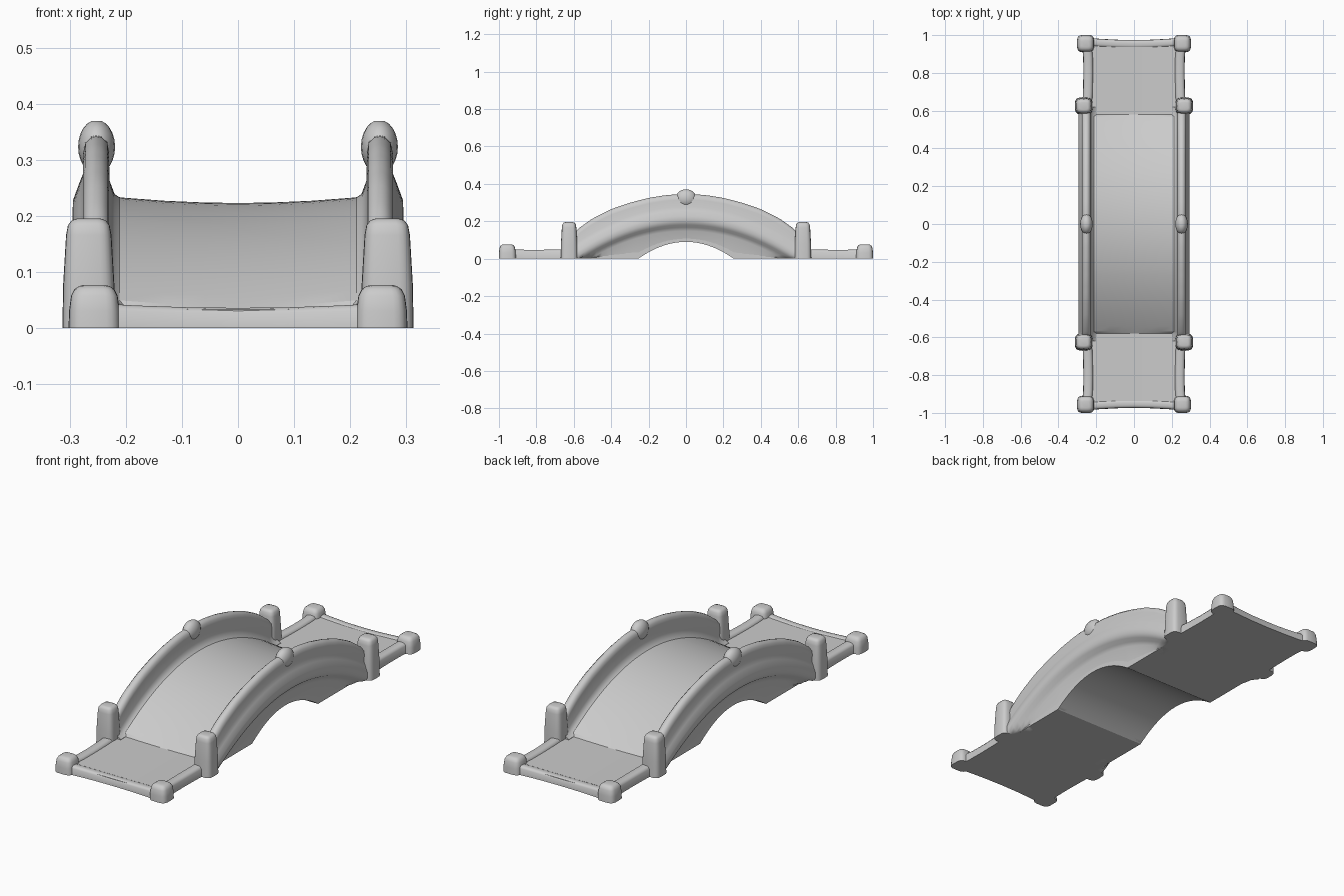
import bpy, bmesh, math

if "Cube" in bpy.data.objects:
    bpy.data.objects.remove(bpy.data.objects["Cube"])


def loft(name, rings, mirror=None, angle=50):
    """Closed rings skinned into a capped solid, optionally mirrored about the origin."""
    bm = bmesh.new()
    vs = [[bm.verts.new(p) for p in r] for r in rings]
    n = len(rings[0])
    for a, b in zip(vs, vs[1:]):
        for i in range(n):
            j = (i + 1) % n
            bm.faces.new((a[i], a[j], b[j], b[i]))
    bm.faces.new(vs[0])
    bm.faces.new(vs[-1])
    bmesh.ops.remove_doubles(bm, verts=bm.verts, dist=1e-5)
    bmesh.ops.recalc_face_normals(bm, faces=bm.faces)
    me = bpy.data.meshes.new(name)
    bm.to_mesh(me)
    bm.free()
    for p in me.polygons:
        p.use_smooth = True
    me.set_sharp_from_angle(angle=math.radians(angle))
    ob = bpy.data.objects.new(name, me)
    bpy.context.collection.objects.link(ob)
    if mirror:
        m = ob.modifiers.new("mirror", 'MIRROR')
        m.use_axis = mirror
        m.use_mirror_merge = False
    return ob


def interp(pts, v):
    for (a, za), (b, zb) in zip(pts, pts[1:]):
        if v <= b:
            return za + (zb - za) * (v - a) / (b - a)
    return pts[-1][1]


def arch(y):
    return max(0.0, 0.09 * (1 - (y / 0.255) ** 2))


def deck_z(y):
    y = abs(y)
    return 0.033 if y >= 0.58 else 0.223 - 0.19 * (y / 0.58) ** 2


def wall_z(y):
    return interp([(0, .345), (.1, .341), (.2, .325), (.3, .299), (.4, .265),
                   (.5, .215), (.57, .165), (.64, .10)], abs(y))


# Walkway: flat ends, humped middle with a tunnel underneath, slightly dished top
ys = sorted({-0.97, 0.97, -0.58, 0.58, -0.255, 0.255} | {i * 0.03 for i in range(-19, 20)})
rings = []
for y in ys:
    sag = 0.011 if abs(y) < 0.58 else 0.003
    top = [(x, y, deck_z(y) + sag * (x / 0.22) ** 2)
           for x in (-.255, -.2, -.13, -.06, 0, .06, .13, .2, .255)]
    rings.append(top + [(.255, y, arch(y)), (-.255, y, arch(y))])
loft("walkway", rings, angle=15)

# Arched side walls with a swollen outer band and rounded top
rings = []
for y in [v for v in sorted(set(ys) | {-0.62, 0.62}) if abs(v) <= 0.62]:
    b, d, t = arch(y), deck_z(y), wall_z(y)
    sec = [(.252, b), (.262, d - .075), (.270, d - .055), (.287, d - .042), (.295, d - .02),
           (.294, d + .005), (.283, d + .035), (.275, d + .055), (.276, t - .03),
           (.272, t - .012), (.262, t - .002), (.253, t), (.243, t - .002), (.233, t - .012),
           (.230, t - .03), (.229, d + .04), (.220, d + .016), (.202, d + .004), (.202, b)]
    rings.append([(x, y, max(b, z)) for x, z in sec])
loft("side_wall", rings, mirror=(True, False, False))


def post(name, cx, cy, rx, ry, h, profile):
    rings = []
    for fz, s in profile:
        ring = []
        for i in range(24):
            c, q = math.cos(i * math.tau / 24), math.sin(i * math.tau / 24)
            ring.append((cx + rx * s * math.copysign(abs(c) ** .55, c),
                         cy + ry * s * math.copysign(abs(q) ** .55, q), h * fz))
        rings.append(ring)
    loft(name, rings, mirror=(True, True, False))


# Posts at the foot of the hump and at the outer corners
post("middle_post", .266, .625, .047, .045, .195,
     [(0, 1), (.4, .97), (.85, .86), (.94, .79), (.985, .65), (1, .45)])
post("corner_post", .256, .955, .046, .046, .077,
     [(0, 1), (.4, .98), (.75, .90), (.9, .77), (.97, .6), (1, .4)])


# Low rounded rims around the flat ends
def rim(half, h):
    return [(-half, 0), (-half * .95, h * .75), (-half * .7, h * .94), (-half * .3, h),
            (half * .3, h), (half * .7, h * .94), (half * .95, h * .75), (half, 0)]


loft("side_rim", [[(c + u, y, z) for u, z in rim(.026, h)] for y, c, h in
                  ((.60, .249, .052), (.7, .244, .049), (.8, .242, .047),
                   (.88, .243, .048), (.96, .25, .052))], mirror=(True, True, False))
loft("end_rim", [[(x, .952 + .012 * (x / .25) ** 2 + u, z)
                  for u, z in rim(.022, .036 + .008 * (x / .25) ** 2)]
                 for x in (-.25, -.18, -.09, 0, .09, .18, .25)], mirror=(False, True, False))

# Rounded knob at the crown of each wall
knob = []
for k in range(1, 12):
    a = math.pi * k / 12
    knob.append([(.252 + .033 * math.sin(a) * math.cos(i * math.tau / 20),
                  .055 * math.sin(a) * math.sin(i * math.tau / 20),
                  .323 - .048 * math.cos(a)) for i in range(20)])
loft("crown_knob", knob, mirror=(True, False, False))
